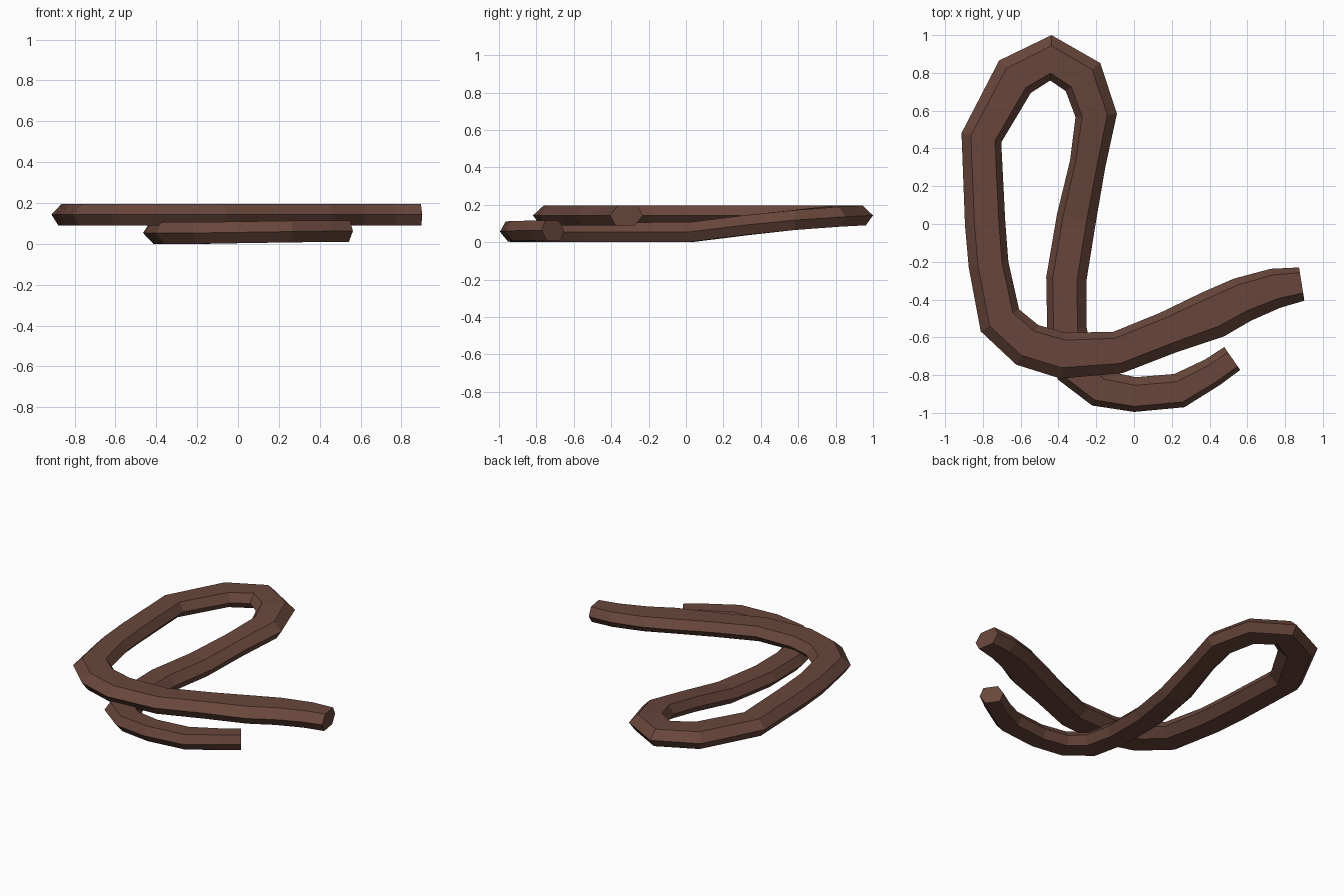
import bpy, bmesh
from mathutils import Vector

# centre line of the looped strap: x, y, z, half width
PATH = [
    (0.52, -0.712, 0.062, 0.074), (0.415, -0.785, 0.062, 0.078), (0.24, -0.882, 0.06, 0.092),
    (0.005, -0.903, 0.056, 0.092), (-0.18, -0.87, 0.053, 0.10), (-0.31, -0.765, 0.053, 0.11),
    (-0.355, -0.56, 0.053, 0.105), (-0.358, -0.29, 0.053, 0.107), (-0.305, 0.03, 0.054, 0.105),
    (-0.245, 0.32, 0.09, 0.095), (-0.20, 0.575, 0.118, 0.11), (-0.27, 0.778, 0.136, 0.118),
    (-0.44, 0.88, 0.143, 0.12), (-0.63, 0.78, 0.143, 0.12), (-0.808, 0.457, 0.143, 0.108),
    (-0.788, 0.0, 0.143, 0.107), (-0.77, -0.215, 0.143, 0.106), (-0.71, -0.51, 0.143, 0.117),
    (-0.565, -0.64, 0.143, 0.12), (-0.375, -0.697, 0.143, 0.122), (-0.085, -0.68, 0.143, 0.112),
    (0.18, -0.575, 0.143, 0.113), (0.42, -0.478, 0.143, 0.13), (0.575, -0.40, 0.143, 0.12),
    (0.75, -0.34, 0.143, 0.106), (0.888, -0.318, 0.143, 0.089),
]
H = 0.053
# flattened hexagon: side (fraction of half width, + is right of travel), height
SECTION = [(1, 0), (0.53, H), (-0.68, H), (-1, 0), (-0.53, -H), (0.68, -H)]

leather = bpy.data.materials.new("brown leather")
leather.diffuse_color = (0.14, 0.062, 0.044, 1)

bm = bmesh.new()
pts = [Vector(p[:3]) for p in PATH]
rings = []
for i, p in enumerate(pts):
    # direction is the average of the neighbouring segments
    a = (p - pts[i - 1]).normalized() if i else Vector()
    b = (pts[i + 1] - p).normalized() if i < len(pts) - 1 else Vector()
    t = a + b
    side = Vector((t.y, -t.x, 0)).normalized()
    rings.append([bm.verts.new(p + side * s * PATH[i][3] + Vector((0, 0, h))) for s, h in SECTION])

n = len(SECTION)
for r0, r1 in zip(rings, rings[1:]):
    for k in range(n):
        bm.faces.new((r0[k], r0[(k + 1) % n], r1[(k + 1) % n], r1[k]))
# end caps
bm.faces.new(rings[0])
bm.faces.new(rings[-1])
bmesh.ops.recalc_face_normals(bm, faces=bm.faces)

mesh = bpy.data.meshes.new("looped_strap")
bm.to_mesh(mesh)
bm.free()
mesh.materials.append(leather)
bpy.context.collection.objects.link(bpy.data.objects.new("looped_strap", mesh))
